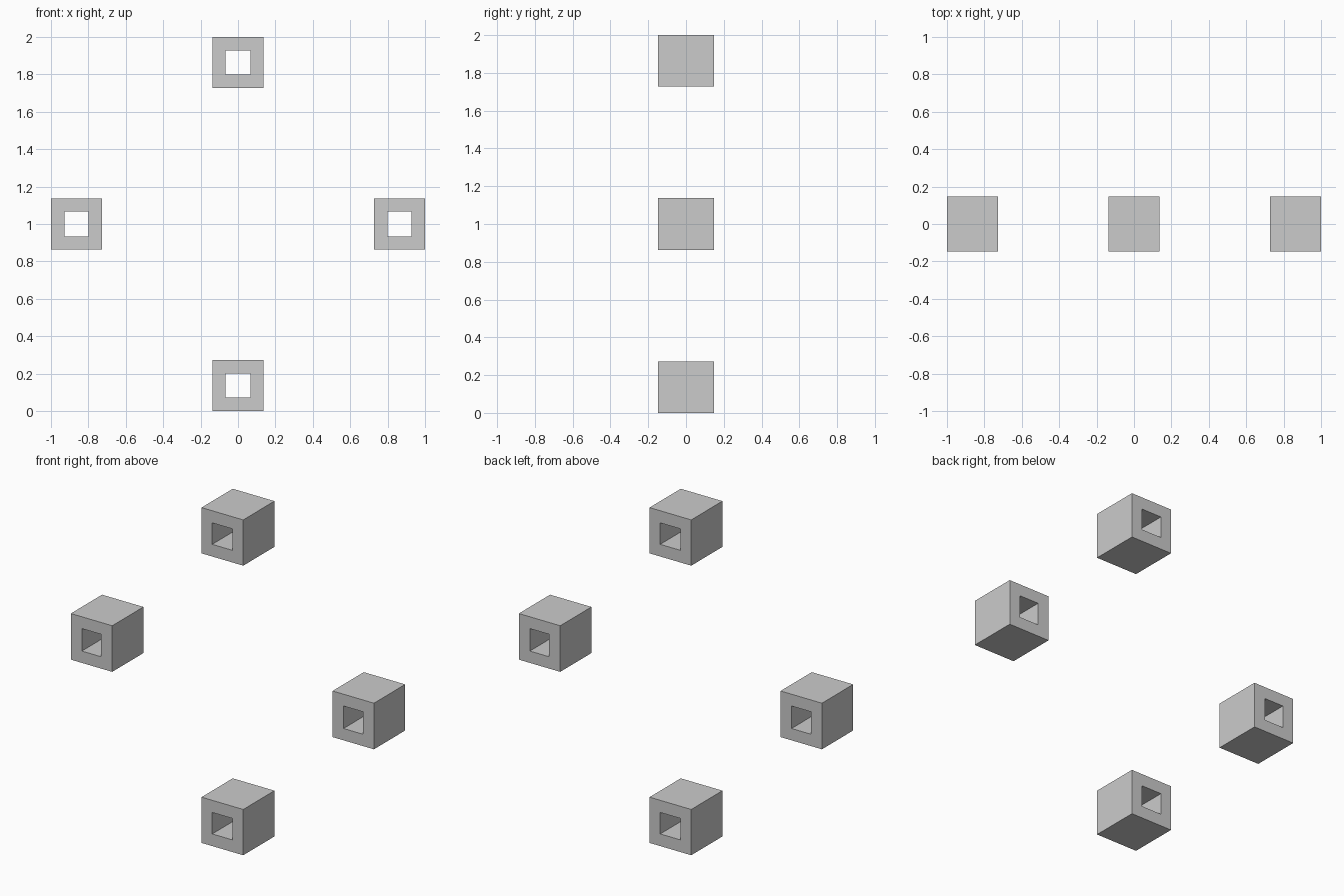
import bpy, bmesh, math
from mathutils import Matrix

if "Cube" in bpy.data.objects:
    bpy.data.objects.remove(bpy.data.objects["Cube"])

DEPTH = 0.147                   # half depth along y
OUTER = (0.1375, 0.1365)        # half tangential, half radial size
INNER = (0.067, 0.064)          # half size of the square bore
RADIUS = 1 - OUTER[1]
CORNERS = [(-1, -1), (1, -1), (1, 1), (-1, 1)]


def bored_block(name, angle):
    """Square block with a square through hole, set on the ring at angle."""
    bm = bmesh.new()

    def ring(size, y):
        return [bm.verts.new((sx * size[0], y, RADIUS + sz * size[1]))
                for sx, sz in CORNERS]

    # Four loops swept around the wall section: outside, back, bore, front
    loops = [ring(OUTER, -DEPTH), ring(OUTER, DEPTH),
             ring(INNER, DEPTH), ring(INNER, -DEPTH)]
    for k in range(4):
        a, b = loops[k], loops[(k + 1) % 4]
        for i in range(4):
            j = (i + 1) % 4
            bm.faces.new((a[i], a[j], b[j], b[i]))
    bmesh.ops.recalc_face_normals(bm, faces=bm.faces)
    bm.transform(Matrix.Translation((0, 0, 1)) @ Matrix.Rotation(angle, 4, 'Y'))

    mesh = bpy.data.meshes.new(name)
    bm.to_mesh(mesh)
    bm.free()
    bpy.context.collection.objects.link(bpy.data.objects.new(name, mesh))


# Four blocks at the quarter points of an upright circle
for n, side in enumerate(("top", "right", "bottom", "left")):
    bored_block(side + "_block", n * math.pi / 2)
